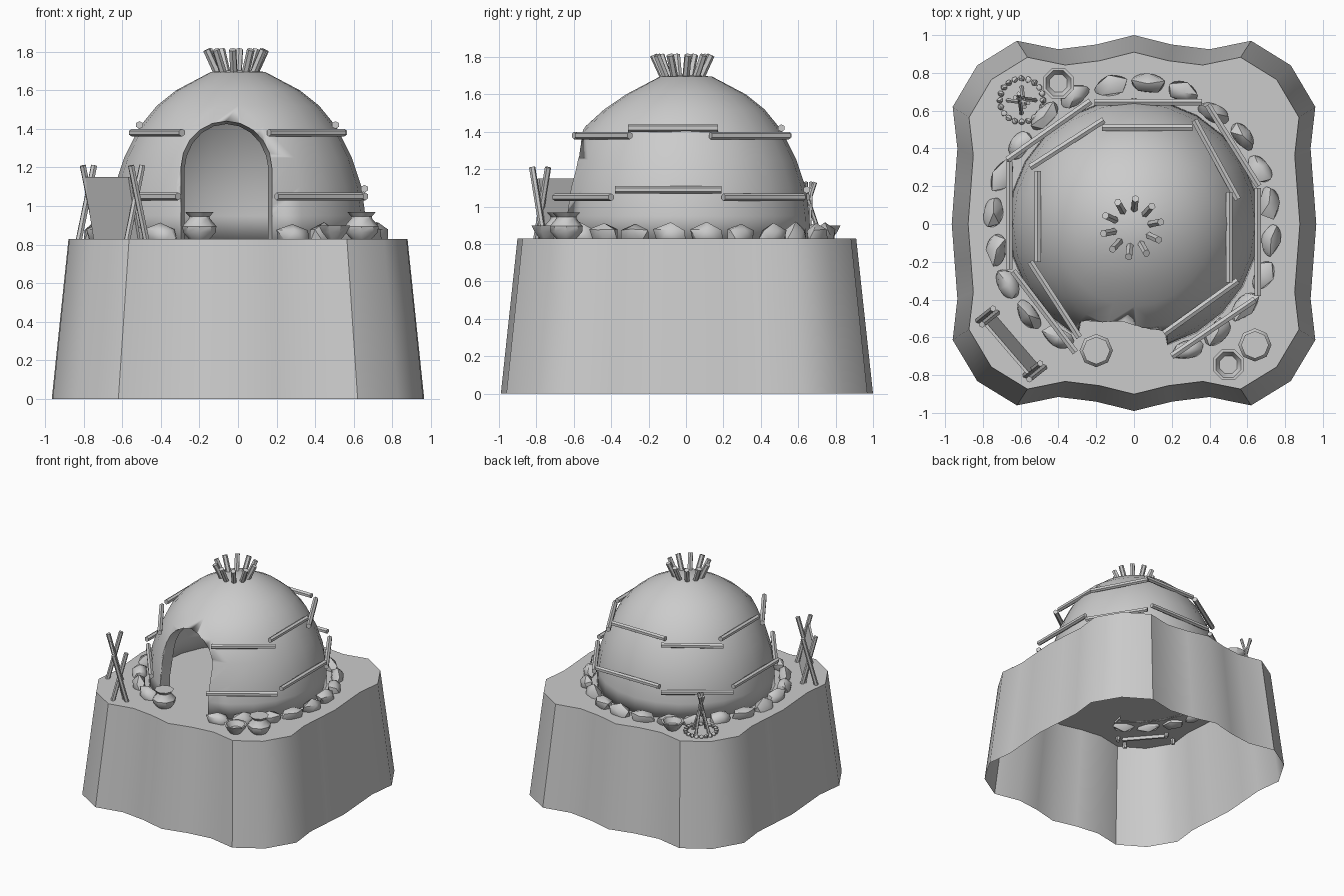
import bpy, bmesh, math, random
from mathutils import Vector

random.seed(4)
if "Cube" in bpy.data.objects:
    bpy.data.objects.remove(bpy.data.objects["Cube"])

clay = bpy.data.materials.new("clay_grey")
clay.use_nodes = True
clay.diffuse_color = (0.6, 0.6, 0.6, 1)
clay.node_tree.nodes["Principled BSDF"].inputs["Base Color"].default_value = (0.6, 0.6, 0.6, 1)

GROUND = 0.83


def finish(name, bm, angle=40):
    """Turn a bmesh into a shaded object."""
    bmesh.ops.recalc_face_normals(bm, faces=bm.faces)
    mesh = bpy.data.meshes.new(name)
    bm.to_mesh(mesh)
    bm.free()
    obj = bpy.data.objects.new(name, mesh)
    bpy.context.collection.objects.link(obj)
    mesh.materials.append(clay)
    bpy.ops.object.select_all(action="DESELECT")
    obj.select_set(True)
    bpy.context.view_layer.objects.active = obj
    bpy.ops.object.shade_smooth_by_angle(angle=math.radians(angle))
    return obj


def bridge(bm, a, b, closed=True):
    n = len(a)
    for i in range(n if closed else n - 1):
        j = (i + 1) % n
        bm.faces.new((a[i], a[j], b[j], b[i]))


def lathe(name, profile, sides, center=(0, 0), angle=40, cap_end=False, turn=0.0):
    """Revolve (radius, z) pairs about a vertical axis; the first ring is capped."""
    bm = bmesh.new()
    rings = []
    for r, z in profile:
        rings.append([bm.verts.new((center[0] + r * math.cos(turn + math.tau * i / sides),
                                    center[1] + r * math.sin(turn + math.tau * i / sides), z))
                      for i in range(sides)])
    for a, b in zip(rings, rings[1:]):
        bridge(bm, a, b)
    bm.faces.new(rings[0])
    if cap_end:
        bm.faces.new(rings[-1])
    return finish(name, bm, angle)


def pole(name, start, end, radius, sides=6):
    start, end = Vector(start), Vector(end)
    bm = bmesh.new()
    bmesh.ops.create_cone(bm, cap_ends=True, segments=sides, radius1=radius,
                          radius2=radius, depth=(end - start).length)
    obj = finish(name, bm, 50)
    obj.location = (start + end) / 2
    obj.rotation_euler = (end - start).to_track_quat("Z", "Y").to_euler()
    return obj


def stone(name, loc, size, turn):
    bm = bmesh.new()
    bmesh.ops.create_icosphere(bm, subdivisions=1, radius=1)
    for v in bm.verts:
        v.co *= random.uniform(0.85, 1.12)
        v.co = Vector(c * s for c, s in zip(v.co, size))
    obj = finish(name, bm, 45)
    obj.location = loc
    obj.rotation_euler.z = turn
    return obj


# Hollow mound with a scalloped outline, open underneath
back = [(0, 1.0), (0.2, 0.95), (0.4, 0.925), (0.62, 0.97), (0.83, 0.84),
        (0.96, 0.62), (0.935, 0.4), (0.95, 0.2)]
front = [(x, -y * 0.99) for x, y in reversed(back)]
right = back + [(0.965, 0)] + front
outline = right + [(-x, y) for x, y in reversed(right[1:-1])]
bm = bmesh.new()
foot = [bm.verts.new((x, y, 0)) for x, y in outline]
rim = [bm.verts.new((x * 0.91, y * 0.91, GROUND)) for x, y in outline]
bridge(bm, foot, rim)
bm.faces.new(rim)
finish("mound", bm)

# Dome shell
dome_profile = [(0.665, GROUND), (0.66, 0.95), (0.64, 1.1), (0.59, 1.25), (0.51, 1.41),
                (0.42, 1.52), (0.32, 1.6), (0.14, 1.695), (0.02, 1.705)]


def dome_radius(z):
    for (r0, z0), (r1, z1) in zip(dome_profile, dome_profile[1:]):
        if z <= z1:
            return r0 + (r1 - r0) * (z - z0) / (z1 - z0)
    return 0.0


def hood(z):
    return 1 + 0.1 * max(0, 1 - abs(z - 1.4) / 0.2)


bm = bmesh.new()
SIDES = 24
rings = [[bm.verts.new((r * math.cos(math.tau * i / SIDES), r * math.sin(math.tau * i / SIDES), z))
          for i in range(SIDES)] for r, z in dome_profile]
for a, b in zip(rings, rings[1:]):
    bridge(bm, a, b)
bm.faces.new(rings[-1])
for v in bm.verts:
    if v.co.y < -0.01:
        v.co.y *= 1 + (hood(v.co.z) - 1) * abs(v.co.y) / max(0.01, v.co.xy.length)
dome = finish("dome", bm, 50)
shell = dome.modifiers.new("thickness", "SOLIDIFY")
shell.thickness = 0.02
shell.offset = -1

# Arched doorway cut through the front of the dome
DOOR_X, HALF, SPRING, RISE = -0.06, 0.235, 1.2, 0.24
arch = [(DOOR_X + HALF, GROUND - 0.02), (DOOR_X + HALF, 1.0)]
arch += [(DOOR_X + HALF * math.cos(math.pi * i / 10), SPRING + RISE * math.sin(math.pi * i / 10))
         for i in range(11)]
arch += [(DOOR_X - HALF, 1.0), (DOOR_X - HALF, GROUND - 0.02)]
bm = bmesh.new()
near = [bm.verts.new((x, -1.0, z)) for x, z in arch]
far = [bm.verts.new((x, -0.2, z)) for x, z in arch]
bridge(bm, near, far)
bm.faces.new(near)
bm.faces.new(far)
cutter = finish("door_cutter", bm)
cutter.hide_render = True
cutter.hide_viewport = False
cutter.display_type = "WIRE"
cut = dome.modifiers.new("doorway", "BOOLEAN")
cut.operation = "DIFFERENCE"
cut.object = cutter
cut.solver = "EXACT"
bpy.context.view_layer.objects.active = dome
for m in ("thickness", "doorway"):
    bpy.ops.object.modifier_apply(modifier=m)
bpy.data.objects.remove(cutter)

# Tapered jamb lining the doorway
bm = bmesh.new()
outer, inner = [], []
for x, z in arch:
    y = -math.sqrt(max(0.01, dome_radius(max(z, GROUND)) ** 2 - x * x)) * hood(z)
    outer.append(bm.verts.new((x, y + 0.005, z)))
    inner.append(bm.verts.new((DOOR_X + (x - DOOR_X) * 0.92, y + 0.1,
                               z - (0.015 if z > SPRING else 0))))
bridge(bm, outer, inner, closed=False)
finish("door_jamb", bm)

# Two courses of lashed poles around the dome, skipping the doorway
lower = [(-0.21, 0.645, 0.36, 0.645), (0.39, 0.63, 0.66, 0.2), (0.655, 0.19, 0.655, -0.38),
         (0.64, -0.4, 0.2, -0.7), (-0.31, -0.68, -0.64, -0.25), (-0.66, -0.24, -0.66, 0.33),
         (-0.67, 0.34, -0.23, 0.65)]
upper = [(-0.17, 0.51, 0.31, 0.51), (0.32, 0.55, 0.55, 0.13), (0.505, 0.17, 0.505, -0.31),
         (0.55, -0.3, 0.16, -0.58), (-0.29, -0.6, -0.55, -0.2), (-0.51, -0.2, -0.51, 0.28),
         (-0.55, 0.3, -0.16, 0.55)]
for label, course, height in (("lower", lower, 1.09), ("upper", upper, 1.42)):
    for i, (x0, y0, x1, y1) in enumerate(course):
        z = height - (0.04 if i in (1, 3, 4, 6) else 0)
        pole(f"{label}_band_pole_{i}", (x0, y0, z), (x1, y1, z), 0.02)

# Crown of short sticks around the smoke hole
for i in range(10):
    a = math.tau * i / 10 + 0.2
    c, s = math.cos(a), math.sin(a)
    pole(f"crown_stick_{i}", (0.09 * c - 0.01, 0.09 * s - 0.02, 1.67),
         (0.155 * c - 0.01, 0.155 * s - 0.02, 1.81), 0.02)

# Ring of stones against the wall
for i in range(21):
    a = math.radians(-67 + 15.15 * i)
    r = 0.735 + random.uniform(-0.02, 0.015)
    stone(f"wall_stone_{i}", (r * math.cos(a), r * math.sin(a), 0.845),
          (0.058, 0.1, 0.07), a + random.uniform(-0.2, 0.2))

# Jars and bowls
for i, spot in enumerate([(-0.2, -0.67), (0.64, -0.64)]):
    lathe(f"jar_{i}", [(0.055, GROUND), (0.085, 0.865), (0.088, 0.895), (0.055, 0.935),
                       (0.053, 0.945), (0.073, 0.968), (0.05, 0.968)], 8, spot, cap_end=True)
for i, spot in enumerate([(0.5, -0.745), (-0.4, 0.745)]):
    lathe(f"bowl_{i}", [(0.04, GROUND), (0.07, 0.865), (0.088, 0.9), (0.072, 0.9), (0.05, 0.86)],
          8, spot, cap_end=True, turn=math.pi / 8)

# Fire pit: pebble ring and leaning sticks
FX, FY = -0.595, 0.655
for i in range(20):
    a = math.tau * i / 20
    stone(f"fire_pebble_{i}", (FX + 0.115 * math.cos(a), FY + 0.115 * math.sin(a), 0.838),
          (0.018, 0.018, 0.018), a)
for i in range(4):
    a = math.pi / 2 * i
    c, s = math.cos(a), math.sin(a)
    pole(f"fire_stick_{i}", (FX + 0.075 * c, FY + 0.07 * s, GROUND - 0.01),
         (FX - 0.035 * c + 0.015 * s, FY - 0.035 * s + 0.015 * c, 1.13), 0.012)

# Drying rack: crossed poles at both ends with a leaning hide
side = Vector((0.78, 0.62, 0))
ends = [Vector((-0.775, -0.49, 0)), Vector((-0.525, -0.78, 0))]
for i, end in enumerate(ends):
    for j, sign in enumerate((-1, 1)):
        shift = (ends[1] - ends[0]).normalized() * 0.015 * sign
        pole(f"rack_pole_{i}_{j}", end + shift + side * 0.06 * sign + Vector((0, 0, 0.79)),
             end + shift - side * 0.05 * sign + Vector((0, 0, 1.21)), 0.017)
bm = bmesh.new()
thick = side * 0.008
sheets = []
for t in (thick, -thick):
    sheets.append([bm.verts.new(ends[0].lerp(ends[1], f) + side * lean + t + Vector((0, 0, z)))
                   for f, lean, z in ((0.04, 0.035, 0.8), (0.96, 0.035, 0.8),
                                      (0.96, -0.035, 1.15), (0.04, -0.035, 1.15))])
    bm.faces.new(sheets[-1])
bridge(bm, *sheets)
finish("rack_hide", bm)
